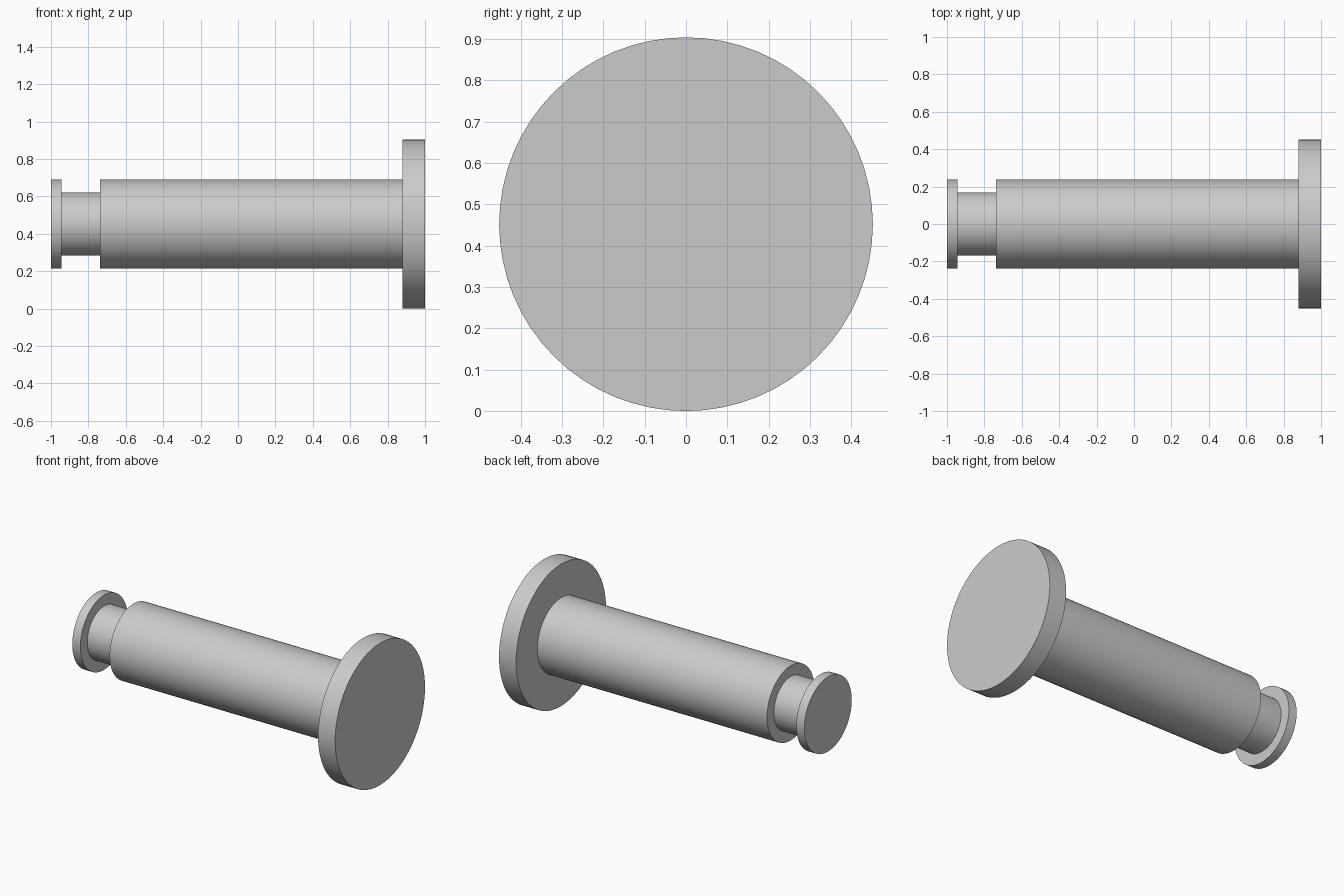
import bpy
import bmesh
from math import tau, radians
from mathutils import Vector

cube = bpy.data.objects.get("Cube")
if cube:
    bpy.data.objects.remove(cube, do_unlink=True)

HEAD_RADIUS, SHANK_RADIUS, GROOVE_RADIUS = 0.452, 0.238, 0.169
SEGMENTS = 64

# Plain grey metal
metal = bpy.data.materials.new("grey metal")
metal.use_nodes = True
grey = (0.6, 0.6, 0.6, 1)
metal.diffuse_color = grey
metal.node_tree.nodes["Principled BSDF"].inputs["Base Color"].default_value = grey


def lathe(name, profile):
    """Turn a profile of (x, radius) points around the x axis."""
    bm = bmesh.new()
    verts = [bm.verts.new((x, 0, r)) for x, r in profile]
    edges = [bm.edges.new(pair) for pair in zip(verts, verts[1:])]
    bmesh.ops.spin(bm, geom=verts + edges, cent=Vector(), axis=(1, 0, 0),
                   angle=tau, steps=SEGMENTS, use_merge=True)
    bmesh.ops.remove_doubles(bm, verts=bm.verts, dist=0.0001)
    # Close the two flat ends
    bmesh.ops.holes_fill(bm, edges=[e for e in bm.edges if e.is_boundary], sides=0)
    bmesh.ops.recalc_face_normals(bm, faces=bm.faces)
    mesh = bpy.data.meshes.new(name)
    bm.to_mesh(mesh)
    bm.free()
    mesh.materials.append(metal)
    obj = bpy.data.objects.new(name, mesh)
    obj.location.z = HEAD_RADIUS
    bpy.context.collection.objects.link(obj)
    bpy.ops.object.select_all(action="DESELECT")
    obj.select_set(True)
    bpy.context.view_layer.objects.active = obj
    bpy.ops.object.shade_smooth_by_angle(angle=radians(30))
    return obj


# Pin: end collar, retaining groove, shank and wide flat head
lathe("headed_pin", [
    (-1, SHANK_RADIUS), (-0.943, SHANK_RADIUS),
    (-0.943, GROOVE_RADIUS), (-0.737, GROOVE_RADIUS),
    (-0.737, SHANK_RADIUS), (0.88, SHANK_RADIUS),
    (0.88, HEAD_RADIUS), (1, HEAD_RADIUS),
])
